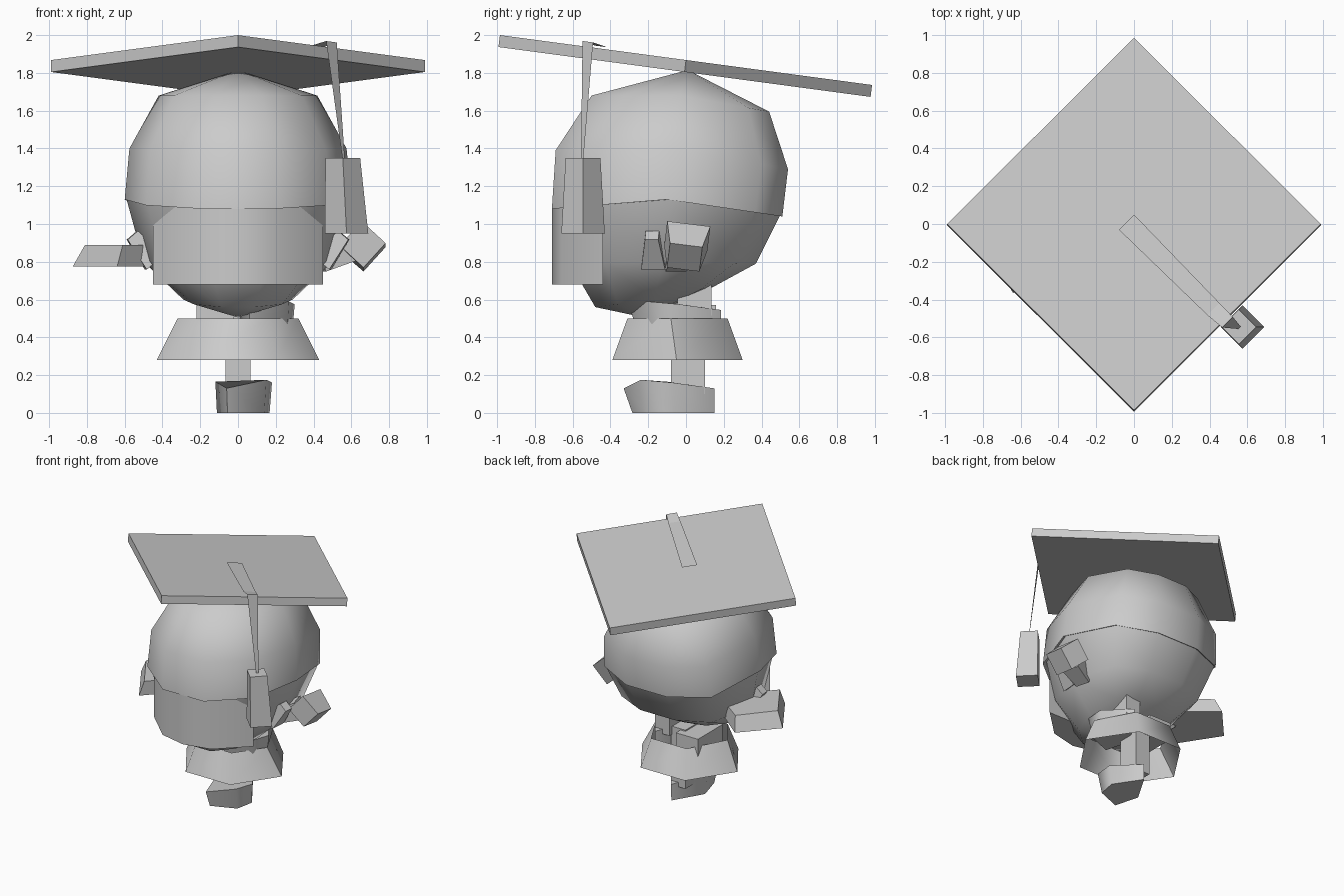
import bpy, bmesh
from math import sin, cos, pi, radians
from mathutils import Vector, Matrix

if "Cube" in bpy.data.objects:
    bpy.data.objects.remove(bpy.data.objects["Cube"])


def finish(name, bm, smooth=None):
    bmesh.ops.remove_doubles(bm, verts=bm.verts, dist=1e-4)
    bmesh.ops.recalc_face_normals(bm, faces=bm.faces)
    me = bpy.data.meshes.new(name)
    bm.to_mesh(me)
    bm.free()
    ob = bpy.data.objects.new(name, me)
    bpy.context.collection.objects.link(ob)
    if smooth:
        bpy.ops.object.select_all(action='DESELECT')
        bpy.context.view_layer.objects.active = ob
        ob.select_set(True)
        bpy.ops.object.shade_smooth_by_angle(angle=radians(smooth))
    return ob


def loft(name, rings, closed=True, caps=True, smooth=None):
    """Skin a list of point rings; repeated points are merged."""
    bm = bmesh.new()
    vs = [[bm.verts.new(p) for p in r] for r in rings]
    n = len(rings[0])
    for a, b in zip(vs, vs[1:]):
        for i in range(n if closed else n - 1):
            j = (i + 1) % n
            bm.faces.new((a[i], a[j], b[j], b[i]))
    if caps:
        bm.faces.new(vs[0])
        bm.faces.new(vs[-1])
    return finish(name, bm, smooth)


def head_ring(rx, yf, yb, zf, zs, zb):
    """Ten-sided ring, fuller at the back, with front, side and back heights."""
    pts = []
    for i in range(10):
        a = 2 * pi * i / 10
        s = sin(a) / sin(radians(72))
        if s > 1e-6:
            s = s ** .55
        z = zs + (zb - zs) * s if s > 0 else zs + (zs - zf) * s
        pts.append((rx * cos(a), yf + (yb - yf) * (s + 1) / 2, z))
    return pts


def at_z(plan, z, d=(0, 0, 0)):
    return [(x + d[0], y + d[1], z + d[2]) for x, y in plan]


def tube(name, p, q, r1, r2, sides=4):
    """Tapered bar from p to q."""
    p, q = Vector(p), Vector(q)
    rot = (q - p).to_track_quat('Z', 'Y')
    ring = lambda c, r: [c + rot @ Vector((r * cos(a), r * sin(a), 0))
                         for a in (2 * pi * (i + .5) / sides for i in range(sides))]
    return loft(name, [ring(p, r1), ring(q, r2)])


# Head: hair cap above, face below
loft("hair", [head_ring(0, .01, .01, 1.815, 1.815, 1.815),
              head_ring(.42, -.50, .44, 1.68, 1.68, 1.595),
              head_ring(.575, -.69, .54, 1.39, 1.40, 1.29),
              head_ring(.60, -.71, .51, 1.08, 1.13, 1.04),
              head_ring(.585, -.67, .50, 1.09, 1.13, 1.045)], caps=False, smooth=60)
loft("face", [head_ring(.59, -.67, .50, 1.10, 1.13, 1.05),
              head_ring(.50, -.62, .37, .80, .80, .79),
              head_ring(.29, -.48, .15, .56, .60, .67),
              head_ring(0, -.22, -.22, .505, .505, .505)], caps=False, smooth=60)

# Face panel wrapped round the front of the head
panel = [(-.45, -.44), (-.22, -.66), (0, -.71), (.22, -.66), (.45, -.44)]
loft("face_panel", [at_z(panel, .68), at_z(panel, 1.09)], smooth=40)

# Ears
for s, side in ((-1, "left"), (1, "right")):
    tube(side + "_ear", (s * .44, -.17, .80), (s * .56, -.18, .94), .09, .05)


# Tilted mortarboard
def board_z(y):
    return 1.868 - .134 * y


diamond = [(.99, 0), (0, .985), (-.99, 0), (0, -.985)]
loft("board", [[(x, y - .008 * k, board_z(y) - .063 * k) for x, y in diamond] for k in (1, 0)])


# Tassel cord: flat strip across the board, then hanging down
def cross(x, y, z, w):
    return [(x - w, y - w, z + .134 * w), (x + w, y + w, z - .134 * w)]


loft("tassel_cord", [cross(-.04, .01, board_z(.01) + .012, .04),
                     cross(.42, -.45, board_z(-.45) + .012, .032),
                     cross(.495, -.52, 1.965, .028),
                     cross(.56, -.55, 1.34, .006)], closed=False, caps=False)
loft("tassel", [[(cx + r * u, -.545 + r * v, z) for u, v in ((1, 0), (0, 1), (-1, 0), (0, -1))]
                for cx, r, z in ((.575, .115, .95), (.555, .092, 1.35))])

# Gown: open six-sided flare
gown_low = [(.43, -.05), (.2, .30), (-.2, .30), (-.43, -.05), (-.2, -.39), (.2, -.39)]
gown_top = [(.32, -.08), (.16, .22), (-.16, .22), (-.32, -.08), (-.16, -.31), (.16, -.31)]
loft("gown", [at_z(gown_low, .28), at_z(gown_top, .50)], caps=False, smooth=60)

# Torso block inside the gown
torso = [(-.22, -.16), (-.02, -.16), (-.02, .16), (-.22, .16)]
loft("torso", [at_z(torso, .43), at_z(torso, .57)])

# Standing leg and raised leg, each with a five-sided shoe
shoe = [(.03, .15), (.18, -.07), (.15, -.24), (-.06, -.33), (-.12, -.10)]
shoe_tops = [.13, .16, .175, .13, .165]
leg = [(-.065, -.08), (.065, -.08), (.065, .10), (-.065, .10)]
for name, d, top in (("standing", (0, 0, 0), .58), ("raised", (.12, .035, .415), .29)):
    sole = [(x * .93 + d[0], (y if y > 0 else y * .86) + d[1], d[2]) for x, y in shoe]
    upper = [(x + d[0], y + d[1], z + d[2]) for (x, y), z in zip(shoe, shoe_tops)]
    loft(name + "_shoe", [sole, upper], smooth=60)
    loft(name + "_leg", [at_z(leg, .10, d), at_z(leg, top, d)])

# Left sleeve, a flared block turned outward
loft("left_sleeve", [
    at_z([(-.64, -.365), (-.875, .0), (-.63, .27), (-.30, .0)], .775),
    at_z([(-.61, -.34), (-.81, -.03), (-.60, .22), (-.30, .0)], .89)])

# Right sleeve and hand, the hand tapering outward
tube("right_sleeve", (.43, -.06, .80), (.58, -.02, .87), .08, .10)
bm = bmesh.new()
bmesh.ops.create_cube(bm, size=1)
for v in bm.verts:
    if v.co.x > 0:
        v.co.y *= .75
bm.transform(Matrix.Translation((.66, 0, .88)) @ Matrix.Rotation(radians(-7), 4, 'X')
             @ Matrix.Rotation(radians(42), 4, 'Y') @ Matrix.Diagonal((.17, .23, .175, 1)))
finish("right_hand", bm, 60)
